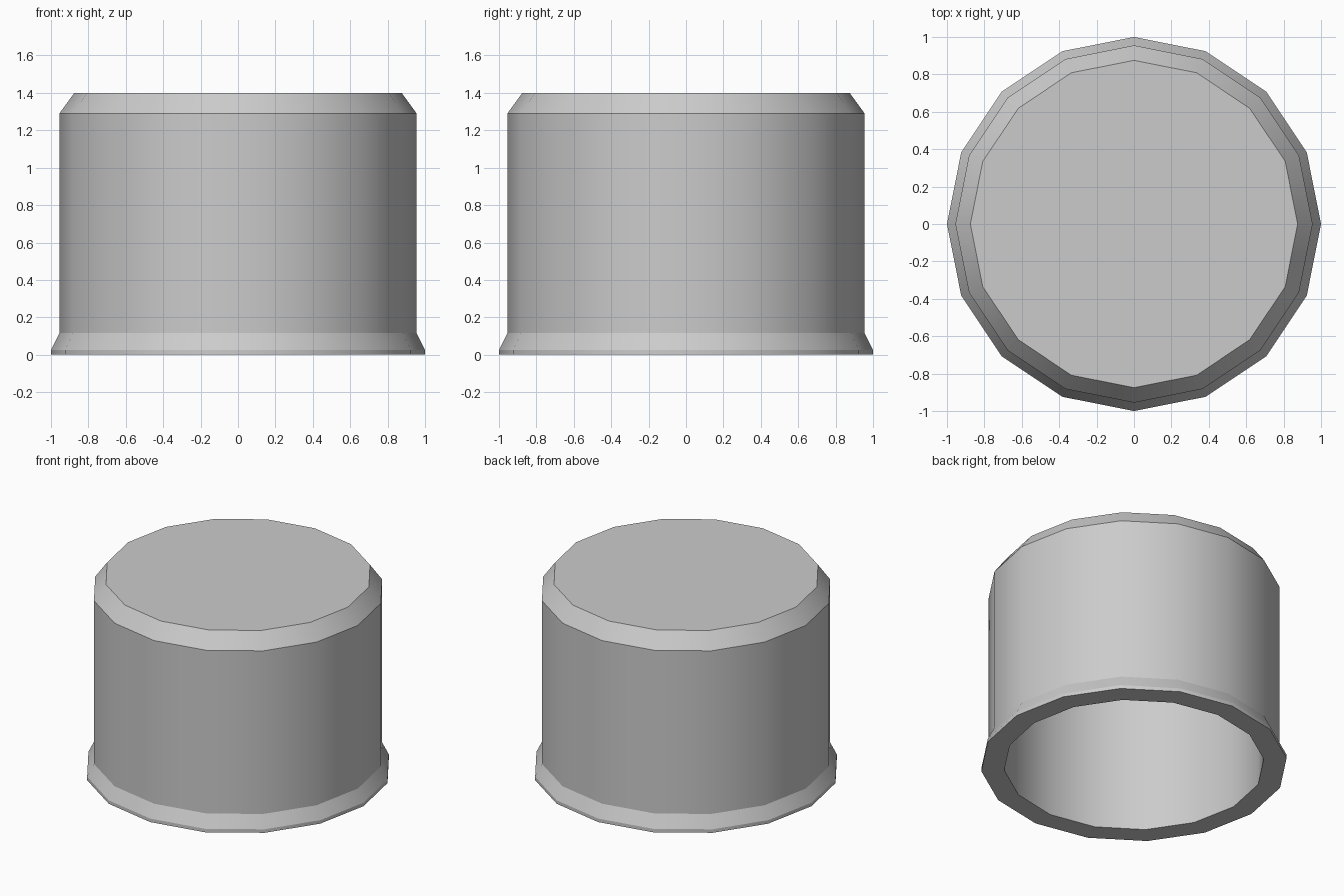
import bpy, bmesh, math

if "Cube" in bpy.data.objects:
    bpy.data.objects.remove(bpy.data.objects["Cube"])

SIDES = 16

# Cross-section (radius, height): outside from the foot to the top, then the hollow
outer = [(1.0, 0.0), (1.0, 0.025), (0.955, 0.115), (0.955, 1.29), (0.875, 1.4)]
inner = [(0.85, 0.0), (0.85, 1.24), (0.81, 1.295)]


def ring(bm, radius, z):
    return [bm.verts.new((radius * math.cos(2 * math.pi * i / SIDES),
                          radius * math.sin(2 * math.pi * i / SIDES), z))
            for i in range(SIDES)]


def bridge(bm, a, b):
    for i in range(SIDES):
        j = (i + 1) % SIDES
        bm.faces.new((a[i], a[j], b[j], b[i]))


bm = bmesh.new()
outer_rings = [ring(bm, r, z) for r, z in outer]
inner_rings = [ring(bm, r, z) for r, z in inner]
rings = outer_rings[::-1] + inner_rings
for a, b in zip(rings, rings[1:]):
    bridge(bm, a, b)

# Top plate and ceiling of the hollow
bm.faces.new(outer_rings[-1])
bm.faces.new(inner_rings[-1])
bmesh.ops.recalc_face_normals(bm, faces=bm.faces[:])

mesh = bpy.data.meshes.new("hollow_cap")
bm.to_mesh(mesh)
bm.free()
cap = bpy.data.objects.new("hollow_cap", mesh)
bpy.context.collection.objects.link(cap)

# Round sides are smooth, rims and bevels stay crisp
bpy.context.view_layer.objects.active = cap
cap.select_set(True)
bpy.ops.object.shade_smooth_by_angle(angle=math.radians(25))
